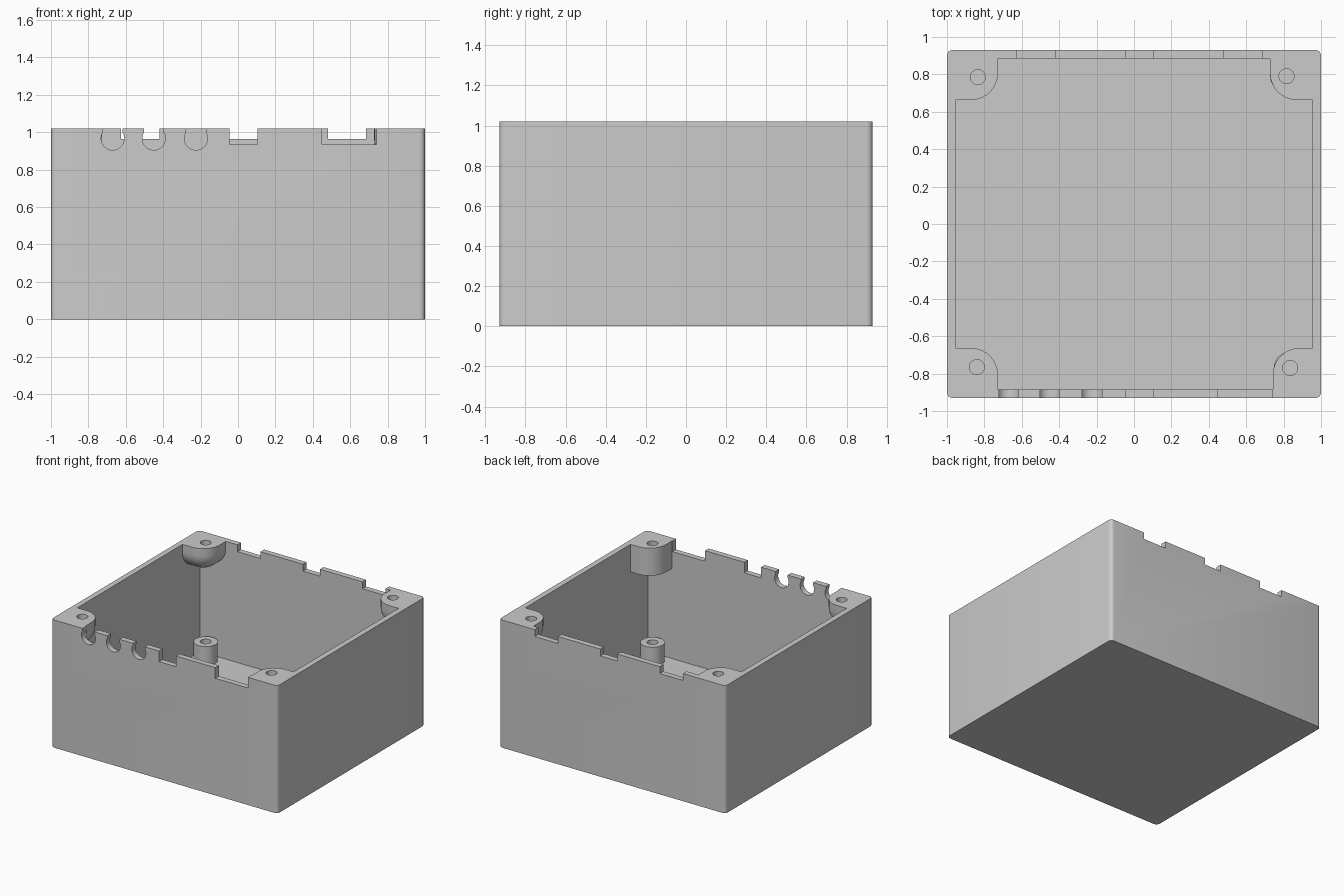
import bpy, bmesh, math
from mathutils import Matrix, Vector

cube = bpy.data.objects.get("Cube")
if cube:
    bpy.data.objects.remove(cube, do_unlink=True)

HX, HY, TOP = 1.0, 0.93, 1.02
IX, IY, FLOOR = 0.955, 0.885, 0.08

grey = bpy.data.materials.new("plain grey")
grey.use_nodes = True
grey.diffuse_color = (0.6, 0.6, 0.6, 1)
grey.node_tree.nodes["Principled BSDF"].inputs["Base Color"].default_value = (0.6, 0.6, 0.6, 1)


def finish(name, bm):
    bmesh.ops.recalc_face_normals(bm, faces=bm.faces)
    mesh = bpy.data.meshes.new(name)
    bm.to_mesh(mesh)
    bm.free()
    mesh.materials.append(grey)
    obj = bpy.data.objects.new(name, mesh)
    bpy.context.collection.objects.link(obj)
    return obj


def box(name, x0, x1, y0, y1, z0, z1, rounding=0):
    bm = bmesh.new()
    bmesh.ops.create_cube(bm, size=1)
    for v in bm.verts:
        v.co = Vector(((x0 + x1) / 2 + v.co.x * (x1 - x0),
                       (y0 + y1) / 2 + v.co.y * (y1 - y0),
                       (z0 + z1) / 2 + v.co.z * (z1 - z0)))
    if rounding:
        upright = [e for e in bm.edges if abs(e.verts[0].co.z - e.verts[1].co.z) > 0.1]
        bmesh.ops.bevel(bm, geom=upright, offset=rounding, segments=5,
                        profile=0.5, affect='EDGES')
    return finish(name, bm)


def cylinder(name, x, y, z, r, depth, along_y=False):
    bm = bmesh.new()
    turn = Matrix.Rotation(math.pi / 2, 4, 'X') if along_y else Matrix()
    bmesh.ops.create_cone(bm, cap_ends=True, segments=32, radius1=r, radius2=r, depth=depth,
                          matrix=Matrix.Translation((x, y, z)) @ turn)
    return finish(name, bm)


def boss(name, cx, cy, sx, sy, r, low, round_bottom):
    """Solid filling a corner, rounded toward the inside, with a ball or flat underside."""
    bm = bmesh.new()
    for dx in (0, 0.4):
        for dy in (0, 0.4):
            at = Matrix.Translation((cx + sx * dx, cy + sy * dy, low))
            if round_bottom:
                bmesh.ops.create_uvsphere(bm, u_segments=32, v_segments=16, radius=r, matrix=at)
            else:
                bmesh.ops.create_circle(bm, segments=32, radius=r, matrix=at)
            bmesh.ops.create_circle(bm, segments=32, radius=r,
                                    matrix=Matrix.Translation((0, 0, 1.4 - low)) @ at)
    loose = bmesh.ops.convex_hull(bm, input=bm.verts[:])
    bmesh.ops.delete(bm, geom=[v for v in bm.verts if not v.link_faces], context='VERTS')
    inner = {g for g in loose["geom_interior"] if isinstance(g, bmesh.types.BMVert) and g.is_valid}
    bmesh.ops.delete(bm, geom=list(inner), context='VERTS')
    bmesh.ops.dissolve_limit(bm, angle_limit=0.002, verts=bm.verts[:], edges=bm.edges[:])
    return finish(name, bm)


def cut(target, cutters):
    for c in cutters:
        mod = target.modifiers.new("cut", 'BOOLEAN')
        mod.operation, mod.solver, mod.object = 'DIFFERENCE', 'EXACT', c
        bpy.context.view_layer.objects.active = target
        bpy.ops.object.modifier_apply(modifier=mod.name)
        bpy.data.objects.remove(c, do_unlink=True)


def shade(obj):
    bpy.ops.object.select_all(action='DESELECT')
    obj.select_set(True)
    bpy.context.view_layer.objects.active = obj
    bpy.ops.object.shade_smooth_by_angle(angle=math.radians(30))


# Corner screw positions: x, y
screws = [(-0.835, 0.785), (0.815, 0.79), (-0.84, -0.765), (0.835, -0.77)]

# Hollow interior, leaving a boss in each corner
cavity = box("cavity", -IX, IX, -IY, IY, FLOOR, 1.3)
bosses = []
for x, y in screws:
    sx, sy = math.copysign(1, x), math.copysign(1, y)
    flat = sx > 0 > sy
    bosses.append(boss("boss", sx * (0.885 if flat else 0.87), sy * 0.805, sx, sy, 0.142,
                       0.8 if flat else 0.96, not flat))
cut(cavity, bosses)

# Outer shell with screw holes
shell = box("box_shell", -HX, HX, -HY, HY, 0, TOP, rounding=0.03)
cutters = [cavity]
for x, y in screws:
    through = x > 0 > y
    depth = 0.4 if through else 0.14
    cutters.append(cylinder("screw_hole", x, y, TOP + 0.1 - depth / 2 - 0.05, 0.04, depth + 0.1))

# Round cable openings in the front rim
for x in (-0.67, -0.45, -0.225):
    cutters.append(cylinder("cable_hole", x, -0.91, 0.967, 0.062, 0.07, along_y=True))
    cutters.append(box("cable_slot", x - 0.053, x + 0.053, -0.945, -0.875, 0.975, 1.1))

# Rectangular notches in the front and back rims
for x0, x1 in ((-0.045, 0.105), (0.45, 0.74)):
    cutters.append(box("front_notch", x0, x1, -1, -0.87, 0.935, 1.1))
for x0, x1 in ((-0.625, -0.42), (-0.045, 0.105), (0.48, 0.685)):
    cutters.append(box("back_notch", x0, x1, 0.87, 1, 0.965, 1.1))
cut(shell, cutters)
shade(shell)

# Hollow standoffs on the floor below the bosses
for i, (x, y) in enumerate(screws):
    post = cylinder(f"standoff_{i + 1}", x, y, 0.145, 0.087, 0.17)
    cut(post, [cylinder("post_hole", x, y, 0.2, 0.04, 0.2)])
    shade(post)
